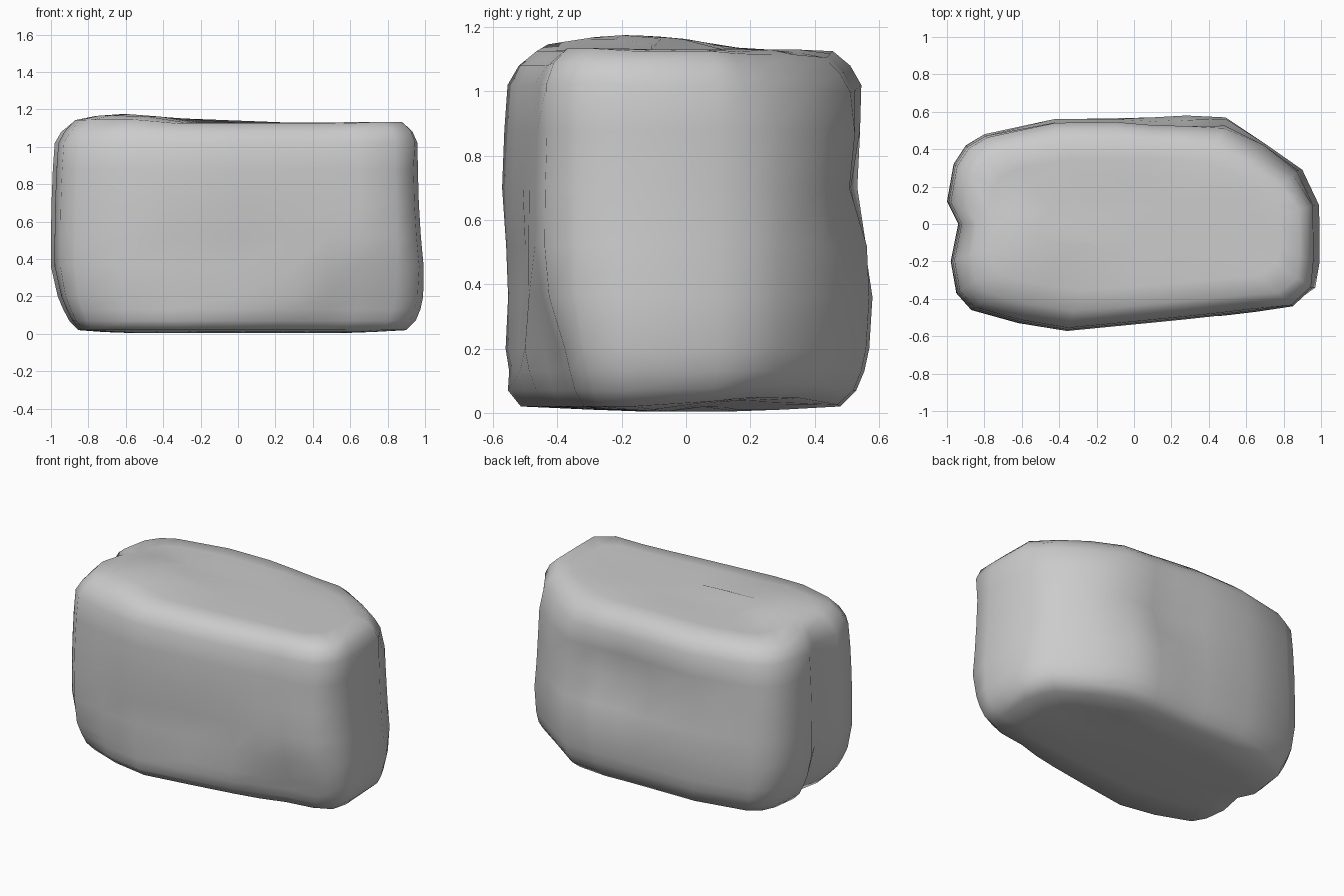
import bpy, bmesh
from mathutils import Vector

# Plan outline of the boulder, counter-clockwise from the right end
OUTLINE = [(1.0, -0.2), (1.0, 0.1), (0.95, 0.2), (0.9, 0.29), (0.7, 0.43), (0.49, 0.57),
           (0.28, 0.58), (0.1, 0.57), (-0.1, 0.565), (-0.43, 0.56), (-0.8, 0.48), (-0.9, 0.42),
           (-0.965, 0.32), (-1.0, 0.12), (-0.94, 0.0), (-0.98, -0.2), (-0.95, -0.37),
           (-0.87, -0.46), (-0.62, -0.53), (-0.36, -0.575), (0.0, -0.54), (0.3, -0.51),
           (0.48, -0.49), (0.65, -0.47), (0.85, -0.44), (0.97, -0.34)]

# Height and inset of each ring, bottom to top
RINGS = [(0.005, 0.42), (0.01, 0.28), (0.02, 0.1), (0.07, 0.05), (0.13, 0.025), (0.2, 0.01),
         (0.36, 0.0), (0.52, 0.0), (0.7, 0.003), (0.88, 0.01), (1.02, 0.02), (1.08, 0.055),
         (1.125, 0.11), (1.13, 0.22), (1.13, 0.33), (1.13, 0.46)]

# Dents and bumps: centre, radii, push
SCULPT = [
    ((0.7, -0.46, 0.14), (0.36, 0.3, 0.28), (0.0, 0.07, 0.0)),      # front lower dent
    ((-0.4, -0.5, 0.02), (0.6, 0.2, 0.1), (0.0, -0.04, 0.0)),       # squarer front foot
    ((-0.1, -0.5, 0.4), (0.6, 0.3, 0.25), (0.0, 0.03, 0.0)),        # front hollow
    ((0.0, 0.56, 0.72), (1.0, 0.3, 0.22), (0.0, -0.03, 0.0)),       # back waist
    ((0.25, 0.56, 0.7), (0.45, 0.3, 0.24), (0.0, -0.05, 0.0)),      # back pocket
    ((0.4, 0.52, 1.03), (0.45, 0.3, 0.22), (0.0, -0.04, -0.025)),   # back shoulder slope
    ((-0.6, -0.18, 1.13), (0.35, 0.35, 0.2), (0.0, 0.0, 0.045)),    # top peak
    ((0.8, 0.28, 1.1), (0.25, 0.2, 0.25), (-0.025, -0.025, -0.01)),  # top corner chip
    ((0.85, -0.35, 1.1), (0.3, 0.2, 0.15), (0.015, -0.015, 0.01)),  # sharper front corner
    ((0.97, 0.0, 0.75), (0.2, 0.6, 0.48), (-0.035, 0.0, 0.0)),      # right end hollow
    ((-0.93, 0.0, 0.05), (0.2, 0.7, 0.25), (0.05, 0.0, 0.0)),       # left end undercut
    ((0.7, 0.25, 0.02), (0.5, 0.3, 0.1), (0.0, 0.0, 0.03)),         # raised underside
]


def sculpt(p):
    out = p.copy()
    for centre, radii, push in SCULPT:
        d = sum(((p[i] - centre[i]) / radii[i]) ** 2 for i in range(3))
        if d < 1:
            out += Vector(push) * (1 - d)
    return out


# Boulder: insets of one outline, lofted and dented
bm = bmesh.new()
rings = []
for z, inset in RINGS:
    rings.append([bm.verts.new(sculpt(Vector((x * (1 - inset), y * (1 - inset / 0.575), z))))
                  for x, y in OUTLINE])
n = len(OUTLINE)
for low, high in zip(rings, rings[1:]):
    for i in range(n):
        j = (i + 1) % n
        bm.faces.new((low[i], low[j], high[j], high[i]))
bm.faces.new(rings[0][::-1])
bm.faces.new(rings[-1])
bmesh.ops.recalc_face_normals(bm, faces=bm.faces)
for f in bm.faces:
    f.smooth = True
mesh = bpy.data.meshes.new("boulder")
bm.to_mesh(mesh)
bm.free()
bpy.context.collection.objects.link(bpy.data.objects.new("boulder", mesh))
